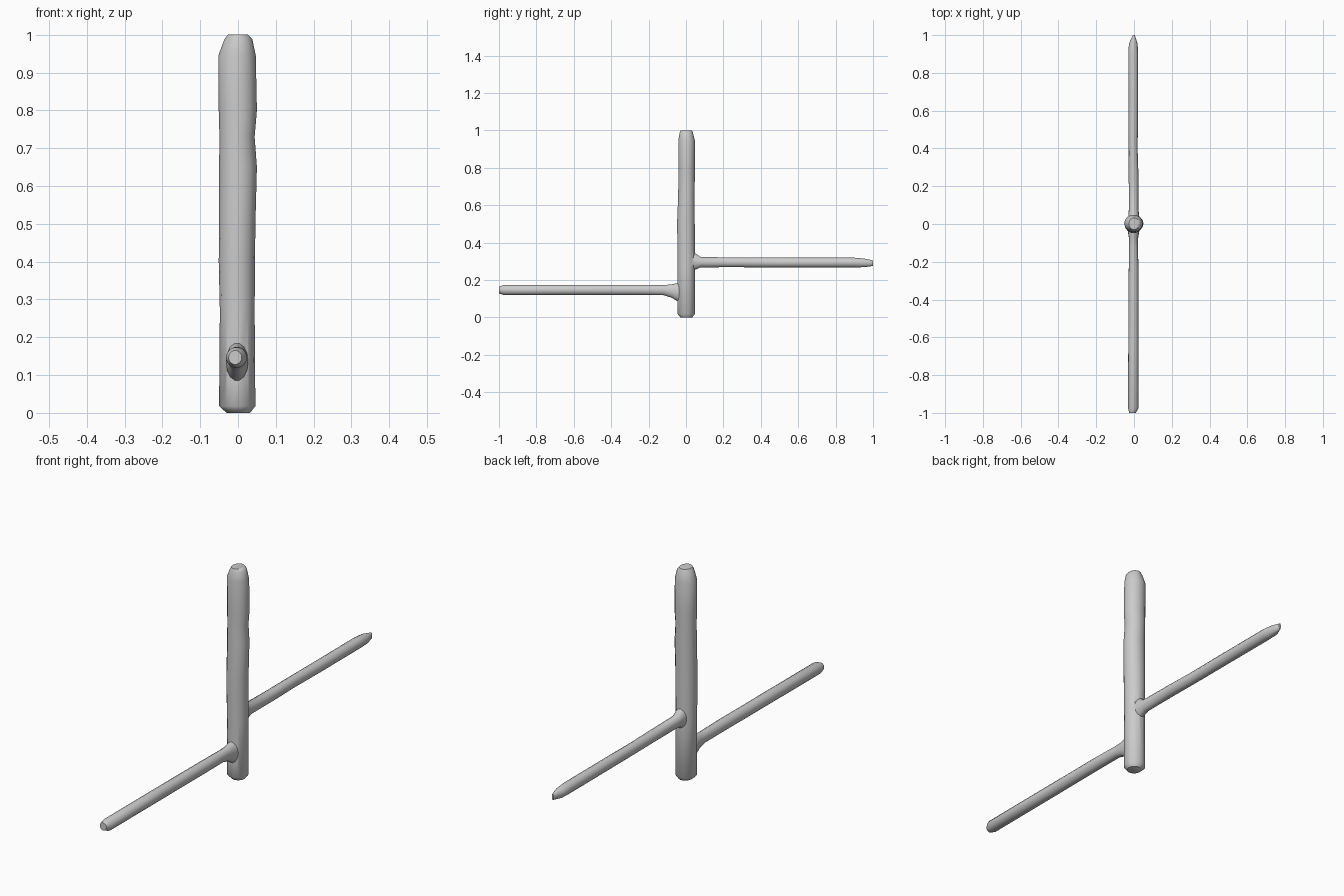
import bpy, bmesh, math
from mathutils import Vector

SIDES = 14


def tube(name, rings, axis):
    """Skin elliptical rings. Each ring: (position along axis, a_min, a_max, b_min, b_max)."""
    bm = bmesh.new()
    loops = []
    for t, a0, a1, b0, b1 in rings:
        loop = []
        for i in range(SIDES):
            ang = 2 * math.pi * i / SIDES
            a = (a0 + a1) / 2 + (a1 - a0) / 2 * math.cos(ang)
            b = (b0 + b1) / 2 + (b1 - b0) / 2 * math.sin(ang)
            loop.append(bm.verts.new(Vector((a, b, t) if axis == 'Z' else (a, t, b))))
        loops.append(loop)
    for lo, hi in zip(loops, loops[1:]):
        for i in range(SIDES):
            j = (i + 1) % SIDES
            bm.faces.new((lo[i], lo[j], hi[j], hi[i]))
    bm.faces.new(loops[0])
    bm.faces.new(loops[-1])
    bmesh.ops.recalc_face_normals(bm, faces=bm.faces)
    me = bpy.data.meshes.new(name)
    bm.to_mesh(me)
    bm.free()
    ob = bpy.data.objects.new(name, me)
    bpy.context.collection.objects.link(ob)
    return ob


# Upright post: slightly wobbly, chamfered at both ends
post = tube("upright_post", [
    (0.0, -0.030, 0.032, -0.030, 0.035),
    (0.018, -0.050, 0.046, -0.046, 0.048),
    (0.27, -0.048, 0.044, -0.046, 0.048),
    (0.40, -0.051, 0.045, -0.047, 0.048),
    (0.50, -0.050, 0.046, -0.049, 0.048),
    (0.65, -0.050, 0.050, -0.043, 0.047),
    (0.73, -0.049, 0.044, -0.042, 0.048),
    (0.80, -0.051, 0.050, -0.041, 0.048),
    (0.945, -0.052, 0.047, -0.042, 0.049),
    (0.988, -0.036, 0.038, -0.035, 0.038),
    (1.0, -0.027, 0.027, -0.030, 0.033),
], 'Z')

# Lower arm towards the front, flaring into the post
front_arm = tube("front_arm", [
    (-1.0, -0.025, 0.010, 0.128, 0.165),
    (-0.975, -0.032, 0.024, 0.119, 0.174),
    (-0.60, -0.030, 0.024, 0.119, 0.175),
    (-0.25, -0.028, 0.024, 0.119, 0.175),
    (-0.12, -0.026, 0.021, 0.118, 0.174),
    (-0.08, -0.026, 0.021, 0.106, 0.177),
    (-0.045, -0.032, 0.027, 0.085, 0.185),
    (0.0, -0.032, 0.027, 0.080, 0.190),
], 'Y')

# Upper arm towards the back, with a wedge-shaped tip
back_arm = tube("back_arm", [
    (0.0, -0.032, 0.028, 0.240, 0.352),
    (0.05, -0.030, 0.027, 0.254, 0.343),
    (0.078, -0.027, 0.023, 0.267, 0.324),
    (0.25, -0.028, 0.024, 0.268, 0.321),
    (0.40, -0.028, 0.019, 0.267, 0.321),
    (0.60, -0.029, 0.022, 0.267, 0.320),
    (0.90, -0.030, 0.022, 0.267, 0.320),
    (0.955, -0.027, 0.019, 0.268, 0.315),
    (1.0, -0.006, 0.004, 0.275, 0.305),
], 'Y')

# Merge the arms into the post
for arm in (front_arm, back_arm):
    mod = post.modifiers.new("join_" + arm.name, 'BOOLEAN')
    mod.operation = 'UNION'
    mod.solver = 'EXACT'
    mod.object = arm
bpy.context.view_layer.objects.active = post
post.select_set(True)
for mod in list(post.modifiers):
    bpy.ops.object.modifier_apply(modifier=mod.name)
for arm in (front_arm, back_arm):
    bpy.data.objects.remove(arm, do_unlink=True)
post.name = "post_with_arms"
bpy.ops.object.shade_smooth_by_angle(angle=math.radians(50))
